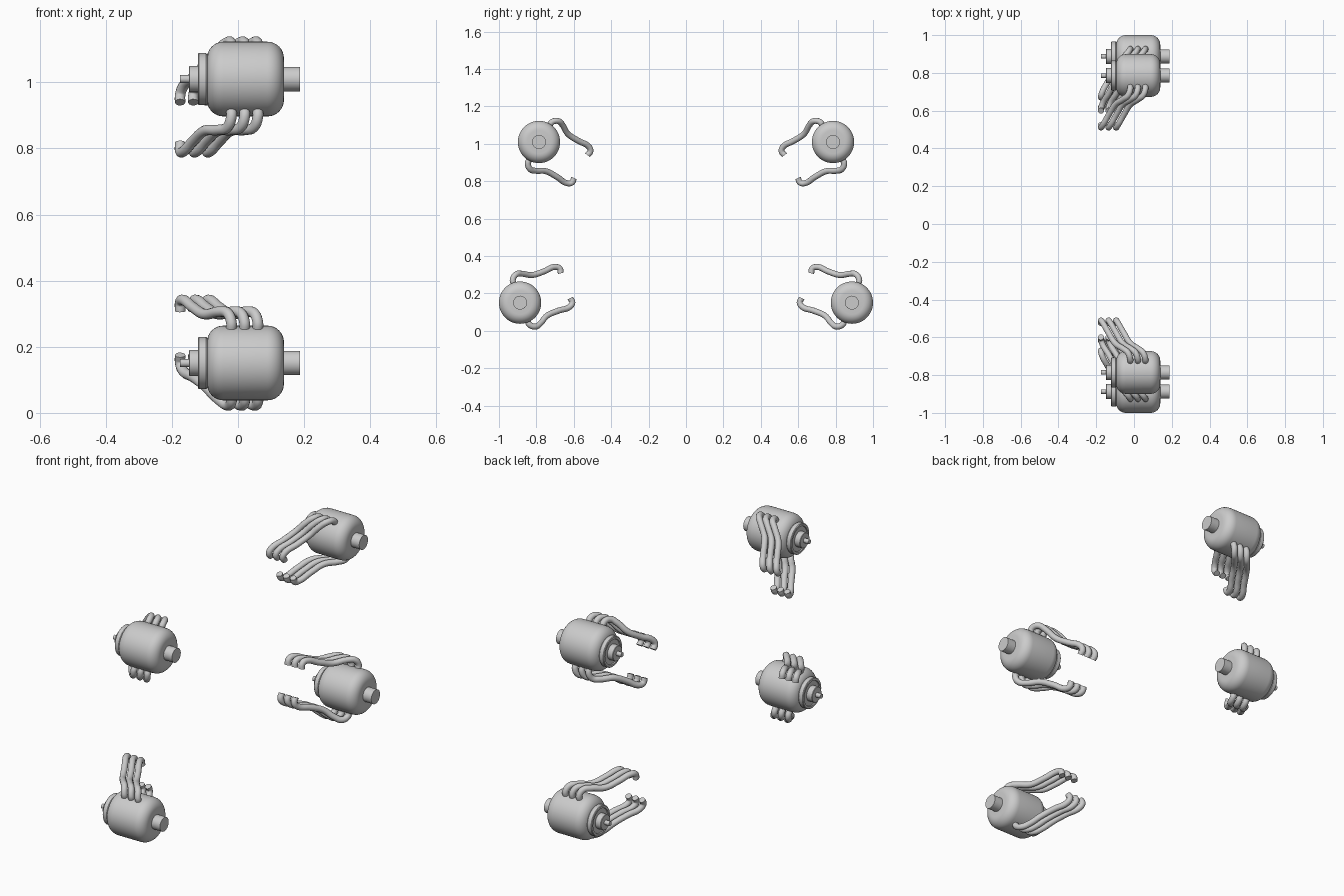
import bpy, math

if "Cube" in bpy.data.objects:
    bpy.data.objects.remove(bpy.data.objects["Cube"])

SEG = 48


def lathe(name, profile, y, z):
    """Revolve (x, radius) points around an x-parallel axis at (y, z)."""
    verts, faces, n = [], [], len(profile)
    for i in range(SEG):
        a = 2 * math.pi * i / SEG
        for x, r in profile:
            verts.append((x, r * math.cos(a), r * math.sin(a)))
    for i in range(SEG):
        j = (i + 1) % SEG
        for k in range(n - 1):
            faces.append((i * n + k, j * n + k, j * n + k + 1, i * n + k + 1))
    faces.append([i * n for i in reversed(range(SEG))])
    faces.append([i * n + n - 1 for i in range(SEG)])
    mesh = bpy.data.meshes.new(name)
    mesh.from_pydata(verts, [], faces)
    obj = bpy.data.objects.new(name, mesh)
    obj.location = (0, y, z)
    bpy.context.collection.objects.link(obj)
    bpy.ops.object.select_all(action='DESELECT')
    obj.select_set(True)
    bpy.context.view_layer.objects.active = obj
    bpy.ops.object.mode_set(mode='EDIT')
    bpy.ops.mesh.select_all(action='SELECT')
    bpy.ops.mesh.normals_make_consistent(inside=False)
    bpy.ops.object.mode_set(mode='OBJECT')
    bpy.ops.object.shade_smooth_by_angle(angle=math.radians(35))
    return obj


def tube(name, points, radius):
    """Round capped tube through the points."""
    curve = bpy.data.curves.new(name, 'CURVE')
    curve.dimensions = '3D'
    curve.bevel_depth = radius
    curve.bevel_resolution = 4
    curve.resolution_u = 6
    curve.use_fill_caps = True
    spline = curve.splines.new('BEZIER')
    spline.bezier_points.add(len(points) - 1)
    for bp, p in zip(spline.bezier_points, points):
        bp.co = p
        bp.handle_left_type = bp.handle_right_type = 'AUTO'
    obj = bpy.data.objects.new(name, curve)
    bpy.context.collection.objects.link(obj)


def body_profile(x0, x1, r, f, steps=8):
    """Drum outline with rounded shoulders of radius f."""
    pts = []
    for i in range(steps + 1):
        a = math.pi / 2 * i / steps
        pts.append((x0 + f - f * math.cos(a), r - f + f * math.sin(a)))
    return pts + [(x0 + x1 - x, rr) for x, rr in reversed(pts)]


BODY = body_profile(-0.094, 0.139, 0.113, 0.05)
FLANGE = [(-0.116, 0.055), (-0.116, 0.063), (-0.121, 0.065), (-0.121, 0.076),
          (-0.118, 0.079), (-0.097, 0.079), (-0.094, 0.076), (-0.085, 0.07)]
BOSS = [(-0.148, 0.038), (-0.146, 0.04), (-0.11, 0.04)]
PIN = [(-0.176, 0.012), (-0.14, 0.012)]
SHAFT = [(0.188, 0.037), (0.13, 0.037)]

# Cable path: x offset, distance along the cable direction, distance sideways
PATH = [(0, 0.003, 0.108), (0, 0.006, 0.128), (-0.012, 0.033, 0.149),
        (-0.038, 0.062, 0.142), (-0.08, 0.111, 0.116), (-0.115, 0.178, 0.112),
        (-0.148, 0.243, 0.113), (-0.155, 0.262, 0.097), (-0.155, 0.259, 0.071)]

# Motors: y, z and tilt of the inward cable direction
MOTORS = [("upper", 0.786, 1.01, -30.5), ("lower", 0.887, 0.151, 20.5)]

for level, my, mz, tilt in MOTORS:
    c, s = math.cos(math.radians(tilt)), math.sin(math.radians(tilt))
    for side, sy in (("front", -1), ("back", 1)):
        tag = f"{level}_{side}"
        for part, profile in (("motor_body", BODY), ("motor_flange", FLANGE),
                              ("motor_boss", BOSS), ("motor_pin", PIN),
                              ("motor_shaft", SHAFT)):
            lathe(f"{tag}_{part}", profile, sy * my, mz)
        # two bundles of three cables, mirrored about the cable direction
        for bundle, m in (("top", 1), ("bottom", -1)):
            for i, x0 in enumerate((-0.02, 0.02, 0.06)):
                pts = [(x0 + dx, sy * (my - u * c + m * v * s),
                        mz + u * s + m * v * c) for dx, u, v in PATH]
                tube(f"{tag}_{bundle}_cable_{i + 1}", pts, 0.016)
